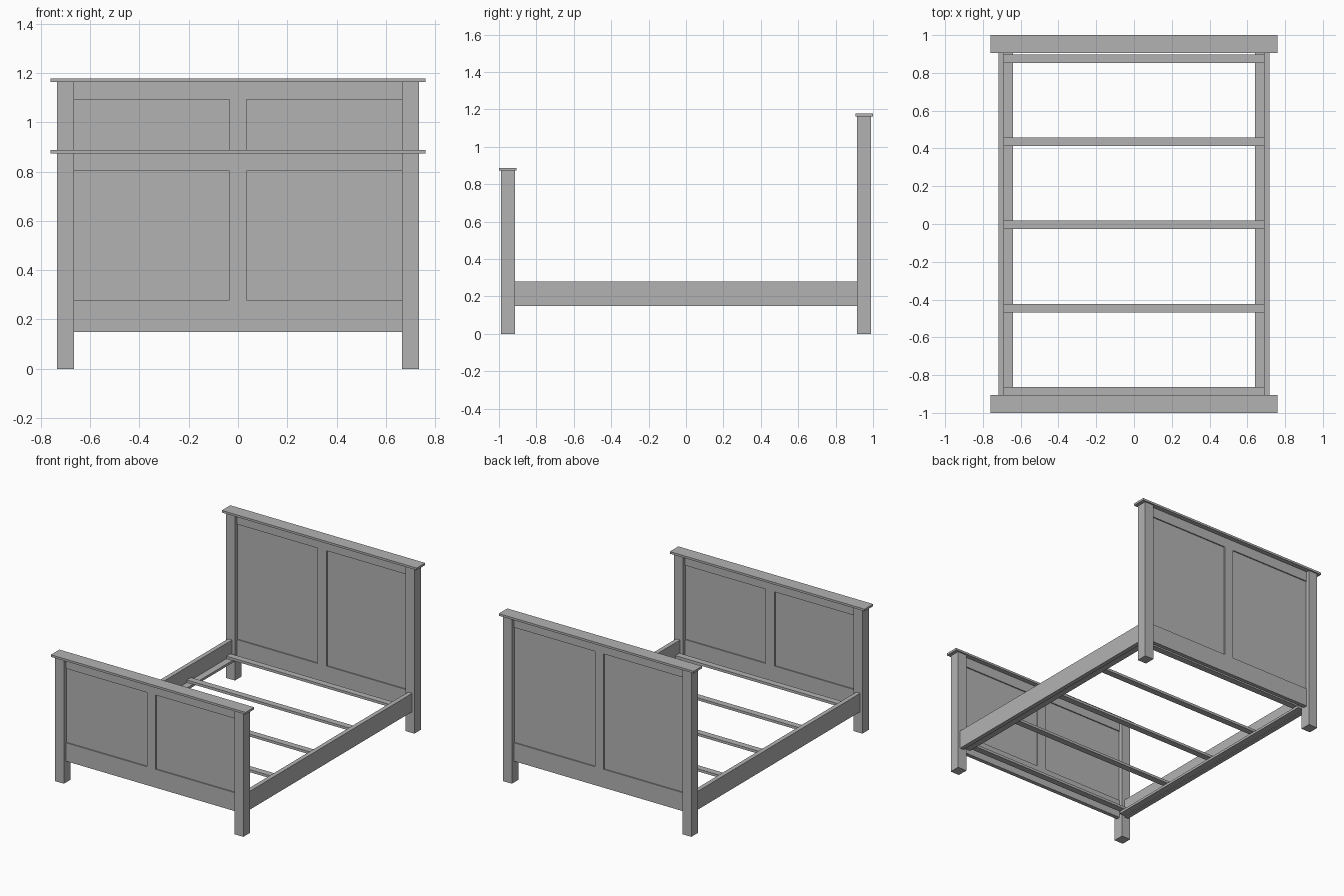
import bpy
import bmesh

if "Cube" in bpy.data.objects:
    bpy.data.objects.remove(bpy.data.objects["Cube"])

paint = bpy.data.materials.new("grey_paint")
paint.diffuse_color = (0.45, 0.45, 0.45, 1)
paint.use_nodes = True
paint.node_tree.nodes["Principled BSDF"].inputs["Base Color"].default_value = paint.diffuse_color


def box(name, x, y, z):
    """Box spanning the given (low, high) range on each axis."""
    bm = bmesh.new()
    bmesh.ops.create_cube(bm, size=1)
    for v in bm.verts:
        v.co = [r[0] if c < 0 else r[1] for c, r in zip(v.co, (x, y, z))]
    mesh = bpy.data.meshes.new(name)
    bm.to_mesh(mesh)
    bm.free()
    mesh.materials.append(paint)
    obj = bpy.data.objects.new(name, mesh)
    bpy.context.collection.objects.link(obj)
    return obj


def span(a, b, side):
    """Range a..b, mirrored when side is -1."""
    return tuple(sorted((a * side, b * side)))


POST_IN, POST_OUT = 0.665, 0.735
RAIL_LOW, RAIL_TOP = 0.15, 0.28
STILE = 0.035


def end_board(name, side, top):
    """Posts, cap, frame and recessed panels of one end of the bed."""
    mid = 0.9525
    frame_y = span(mid - 0.014, mid + 0.014, side)
    panel_y = span(mid - 0.006, mid + 0.006, side)
    inner = (-POST_IN, POST_IN)
    upper = top - 0.07
    for s, label in ((-1, "left"), (1, "right")):
        box(f"{name}_{label}_post", span(POST_IN, POST_OUT, s),
            span(0.915, 0.99, side), (0, top))
        box(f"{name}_{label}_panel", span(STILE, POST_IN, s),
            panel_y, (RAIL_TOP, upper))
    box(f"{name}_cap", (-0.76, 0.76), span(0.905, 1.0, side), (top, top + 0.015))
    box(f"{name}_bottom_rail", inner, frame_y, (RAIL_LOW, RAIL_TOP))
    box(f"{name}_top_rail", inner, frame_y, (upper, top))
    box(f"{name}_centre_stile", (-STILE, STILE), frame_y, (RAIL_TOP, upper))


end_board("headboard", 1, 1.163)
end_board("footboard", -1, 0.873)

# Side rails with the ledges that carry the slats
for s, label in ((-1, "left"), (1, "right")):
    box(f"{label}_side_rail", span(0.687, 0.718, s), (-0.915, 0.915),
        (RAIL_LOW, RAIL_TOP))
    box(f"{label}_ledge", span(0.64, 0.687, s), (-0.907, 0.907), (0.155, 0.172))

# Cross slats
for i in range(5):
    y = -0.885 + 0.44 * i
    box(f"slat_{i + 1}", (-0.687, 0.687), (y - 0.0225, y + 0.0225), (0.172, 0.19))
